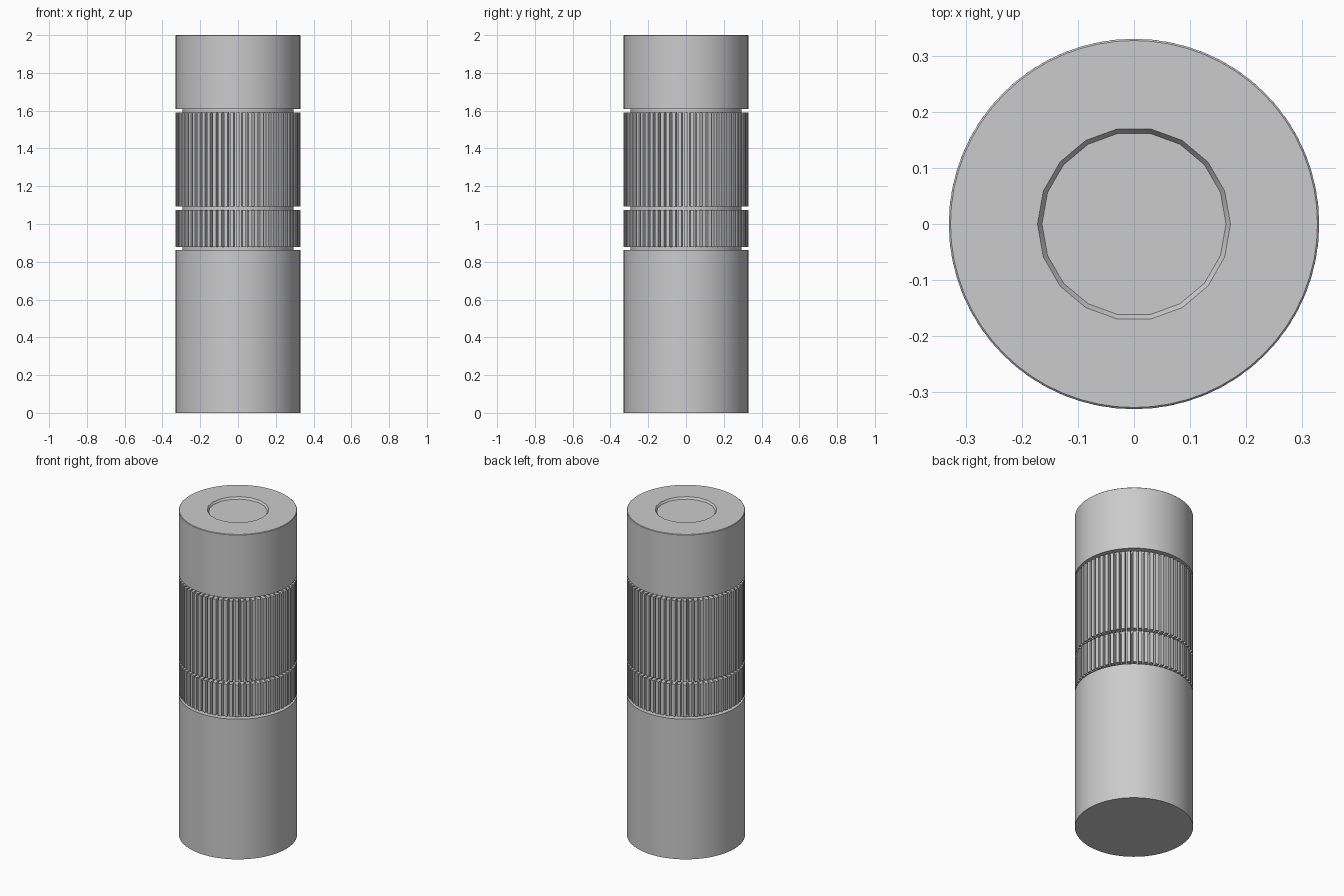
import bpy
import bmesh
from math import cos, sin, tau, radians

if "Cube" in bpy.data.objects:
    bpy.data.objects.remove(bpy.data.objects["Cube"], do_unlink=True)

grey = bpy.data.materials.new("plain grey")
grey.use_nodes = True
COLOUR = (0.6, 0.6, 0.6, 1)
grey.diffuse_color = COLOUR
grey.node_tree.nodes["Principled BSDF"].inputs["Base Color"].default_value = COLOUR

R = 0.33        # outer radius
CORE = 0.295    # radius at the bottom of the grooves
SIDES = 64
RIBS = 64


def circle(radius, sides=SIDES):
    return [(radius * cos(tau * i / sides), radius * sin(tau * i / sides)) for i in range(sides)]


def rib_outline():
    # one trapezoid tooth per step: floor, crest, crest, floor
    step = tau / RIBS
    pts = []
    for i in range(RIBS):
        for offset, radius in ((-0.38, CORE), (-0.3, R), (0.3, R), (0.38, CORE)):
            a = (i + offset) * step
            pts.append((radius * cos(a), radius * sin(a)))
    return pts


def finish(name, bm, smooth=True):
    bmesh.ops.recalc_face_normals(bm, faces=bm.faces)
    mesh = bpy.data.meshes.new(name)
    bm.to_mesh(mesh)
    bm.free()
    mesh.materials.append(grey)
    obj = bpy.data.objects.new(name, mesh)
    bpy.context.collection.objects.link(obj)
    if smooth:
        bpy.ops.object.select_all(action="DESELECT")
        obj.select_set(True)
        bpy.context.view_layer.objects.active = obj
        bpy.ops.object.shade_smooth_by_angle(angle=radians(30))
    return obj


def add_loop(bm, outline, z):
    return [bm.verts.new((x, y, z)) for x, y in outline]


def bridge(bm, low, high):
    n = len(low)
    for i in range(n):
        j = (i + 1) % n
        bm.faces.new((low[i], low[j], high[j], high[i]))


def prism(name, outline, z0, z1, smooth=True):
    bm = bmesh.new()
    low, high = add_loop(bm, outline, z0), add_loop(bm, outline, z1)
    bridge(bm, low, high)
    bm.faces.new(low)
    bm.faces.new(high)
    return finish(name, bm, smooth)


# Plain lower handle, inner core and the two ribbed bands
prism("lower_body", circle(R), 0, 0.863)
prism("inner_core", circle(CORE), 0.85, 1.62)
prism("short_ribbed_band", rib_outline(), 0.878, 1.075, smooth=False)
prism("long_ribbed_band", rib_outline(), 1.093, 1.59, smooth=False)

# Upper cap with a fine edge bevel and a shallow eighteen-sided recess
bm = bmesh.new()
base = add_loop(bm, circle(R), 1.608)
side = add_loop(bm, circle(R), 1.997)
rim = add_loop(bm, circle(R - 0.003), 2)
lip = add_loop(bm, circle(0.172, 18), 2)
floor = add_loop(bm, circle(0.164, 18), 1.988)
bm.faces.new(base)
bridge(bm, base, side)
bridge(bm, side, rim)
bridge(bm, lip, floor)
bm.faces.new(floor)
edges = [bm.edges.get((loop[i - 1], loop[i])) or bm.edges.new((loop[i - 1], loop[i]))
         for loop in (rim, lip) for i in range(len(loop))]
bmesh.ops.bridge_loops(bm, edges=edges)
finish("upper_cap", bm)
